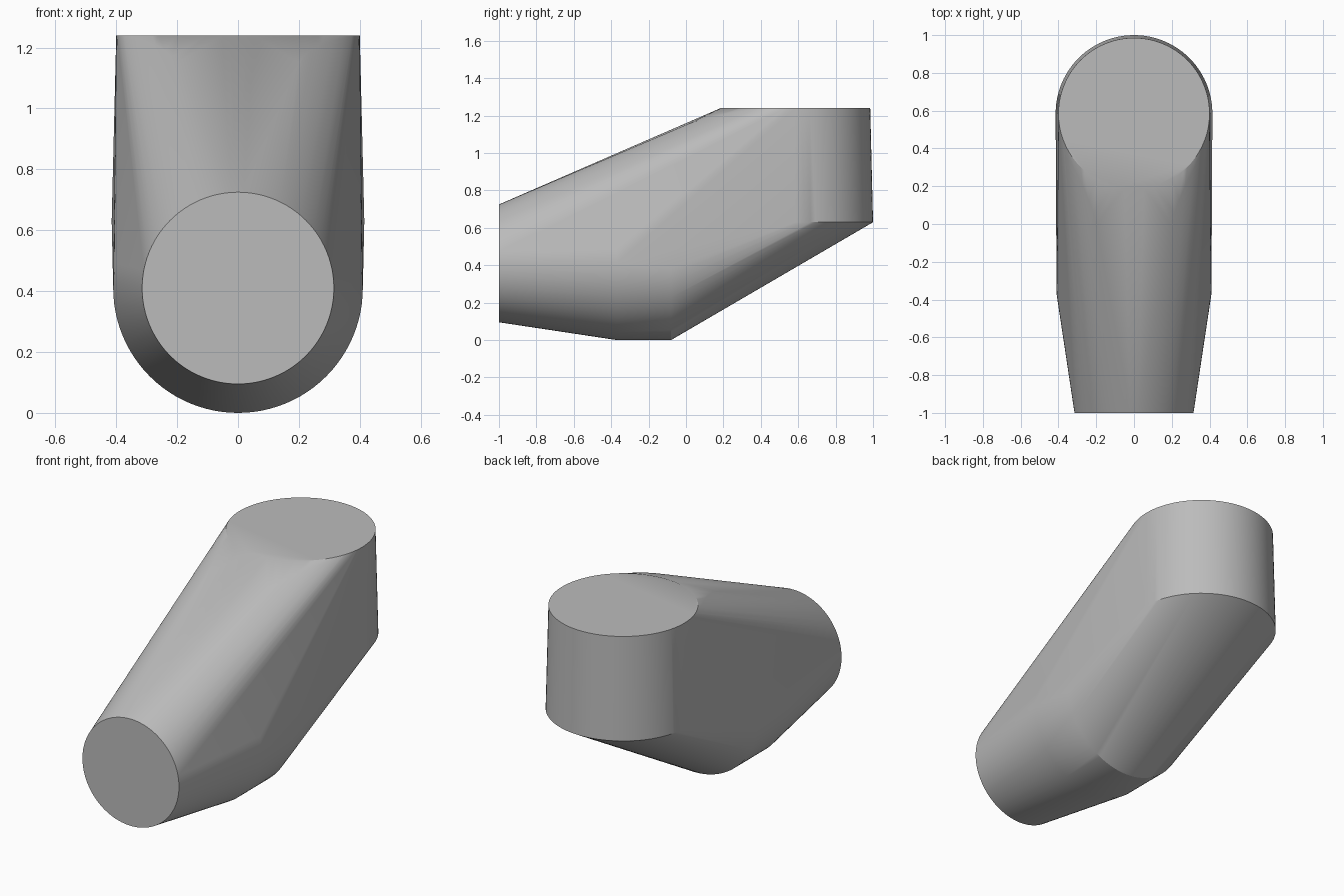
import bpy, bmesh, math
from math import sin, cos, tau

if "Cube" in bpy.data.objects:
    bpy.data.objects.remove(bpy.data.objects["Cube"])

N = 96


def ring_y(y, z, r):
    """Upright circle facing along y."""
    return [(r * cos(tau * i / N), y, z + r * sin(tau * i / N)) for i in range(N)]


def ring_z(y, z, r):
    """Level circle facing up."""
    return [(r * cos(tau * i / N), y + r * sin(tau * i / N), z) for i in range(N)]


# Tapered front nozzle, rounded belly and upright rear cylinder
points = ring_y(-1, 0.41, 0.315) + ring_y(-0.37, 0.41, 0.41) + ring_y(-0.08, 0.41, 0.41)
points += ring_z(0.585, 0.63, 0.415) + ring_z(0.585, 1.24, 0.40)

# Curved shoulder leading to the flat top: half width, y, z
shoulder = [(0.20, 0.0, 1.15), (0.215, 0.06, 1.172), (0.24, 0.13, 1.192),
            (0.27, 0.20, 1.208), (0.31, 0.28, 1.221), (0.345, 0.36, 1.231),
            (0.375, 0.44, 1.237)]
for x, y, z in shoulder:
    points += [(x, y, z), (-x, y, z)]

# Skin all the sections into one solid
bm = bmesh.new()
for p in points:
    bm.verts.new(p)
bmesh.ops.remove_doubles(bm, verts=bm.verts[:], dist=0.0005)
hull = bmesh.ops.convex_hull(bm, input=bm.verts[:])
inside = [v for v in bm.verts if not v.link_faces]
bmesh.ops.delete(bm, geom=inside, context='VERTS')
bmesh.ops.dissolve_limit(bm, angle_limit=math.radians(0.2),
                         verts=bm.verts[:], edges=bm.edges[:])
bmesh.ops.recalc_face_normals(bm, faces=bm.faces[:])

mesh = bpy.data.meshes.new("angled_body")
bm.to_mesh(mesh)
bm.free()
body = bpy.data.objects.new("angled_body", mesh)
bpy.context.collection.objects.link(body)

grey = bpy.data.materials.new("plain grey")
grey.diffuse_color = (0.5, 0.5, 0.5, 1)
grey.use_nodes = True
grey.node_tree.nodes["Principled BSDF"].inputs["Base Color"].default_value = grey.diffuse_color
mesh.materials.append(grey)

bpy.context.view_layer.objects.active = body
body.select_set(True)
bpy.ops.object.shade_smooth_by_angle(angle=math.radians(25))
